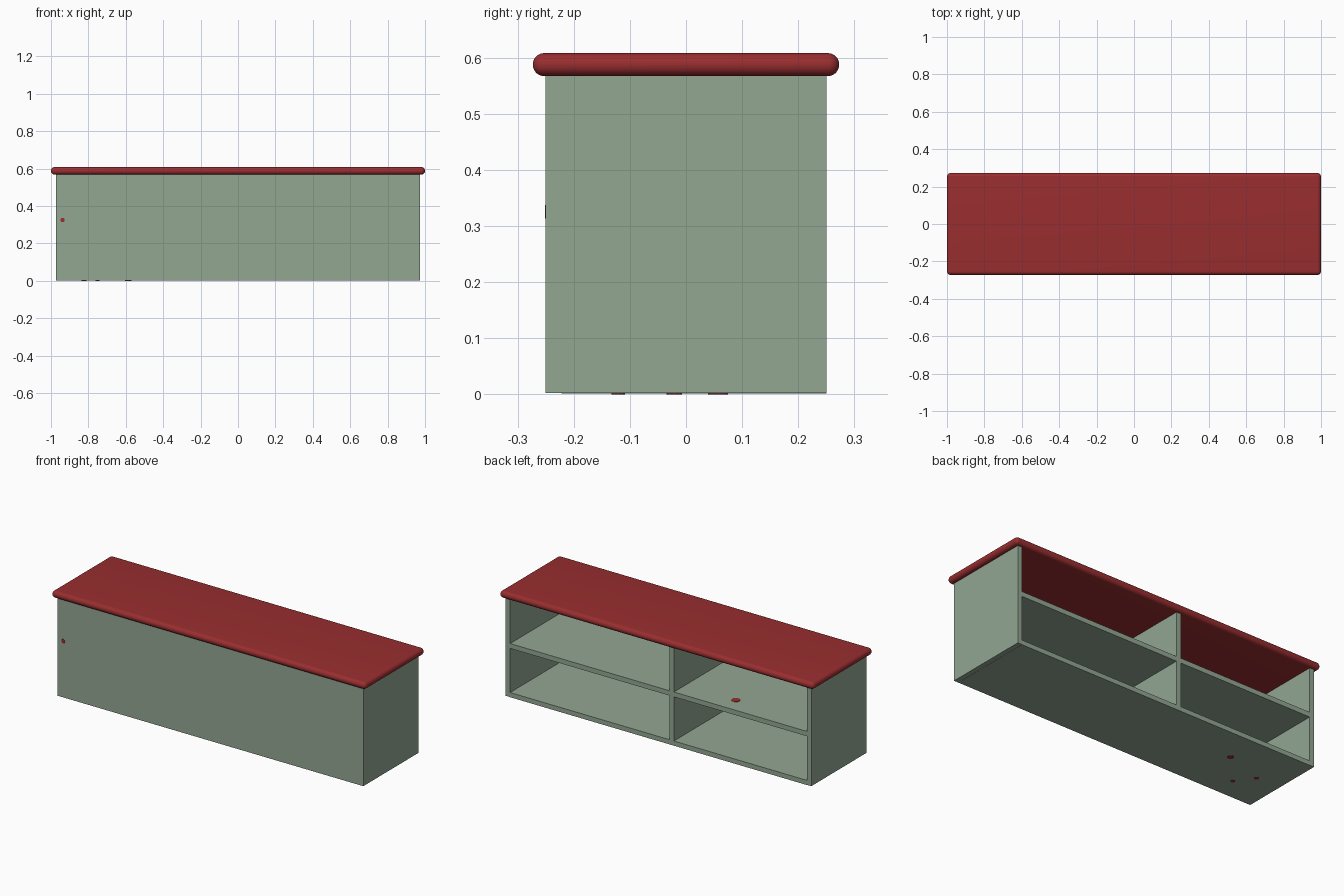
import bpy, bmesh, math
from mathutils import Vector

if "Cube" in bpy.data.objects:
    bpy.data.objects.remove(bpy.data.objects["Cube"])


def material(name, rgb):
    m = bpy.data.materials.new(name)
    m.diffuse_color = (*rgb, 1)
    m.use_nodes = True
    m.node_tree.nodes["Principled BSDF"].inputs["Base Color"].default_value = m.diffuse_color
    return m


GREEN = material("sage green", (0.29, 0.385, 0.29))
RED = material("dark red", (0.32, 0.027, 0.029))


def add(name, bm, mat):
    mesh = bpy.data.meshes.new(name)
    bm.to_mesh(mesh)
    bm.free()
    mesh.materials.append(mat)
    ob = bpy.data.objects.new(name, mesh)
    bpy.context.collection.objects.link(ob)
    return ob


def box(name, lo, hi, mat, bevel=0):
    lo, hi = Vector(lo), Vector(hi)
    bm = bmesh.new()
    bmesh.ops.create_cube(bm, size=1)
    for v in bm.verts:
        v.co = (lo + hi) / 2 + v.co * (hi - lo)
    if bevel:
        bmesh.ops.bevel(bm, geom=bm.edges[:], offset=bevel, segments=8,
                        profile=0.5, affect='EDGES')
    return add(name, bm, mat)


def spot(name, centre, radius, axis):
    # thin disc lying on a panel
    bm = bmesh.new()
    bmesh.ops.create_cone(bm, cap_ends=True, segments=10, radius1=radius,
                          radius2=radius, depth=0.002)
    q = Vector((0, 0, 1)).rotation_difference(Vector(axis))
    for v in bm.verts:
        v.co = q @ v.co + Vector(centre)
    return add(name, bm, RED)


T = 0.028           # board thickness
X, Y, H = 0.973, 0.25, 0.567
XI = X - T

# carcass: two sides, front panel, bottom board; open at the back (+y)
for side, s in (("left", -1), ("right", 1)):
    a, b = sorted((s * X, s * XI))
    box(side + "_side", (a, -Y, 0.002), (b, Y, H), GREEN)
box("front_panel", (-XI, -Y, 0.002), (XI, -Y + T, H), GREEN)
box("bottom_board", (-XI, -Y + T, 0.001), (XI, Y, T), GREEN)

# shelf and the two dividers
S0, S1 = 0.282, 0.310
box("shelf", (-XI, -Y + T, S0), (XI, Y, S1), GREEN)
D0, D1 = -0.098, -0.07
box("lower_divider", (D0, -Y + T, T), (D1, Y, S0), GREEN)
box("upper_divider", (D0, -Y + T, S1), (D1, Y, H), GREEN)

# round-edged top
top = box("top_board", (-1, -0.273, H), (1, 0.273, 0.608), RED, 0.0203)
bpy.context.view_layer.objects.active = top
top.select_set(True)
bpy.ops.object.shade_smooth_by_angle(angle=math.radians(40))

# small red specks on the panels
spot("front_speck", (-0.938, -Y, 0.325), 0.012, (0, 1, 0))
spot("shelf_speck", (-0.42, 0.146, S1 + 0.001), 0.024, (0, 0, 1))
for i, (x, y, r) in enumerate(((-0.586, 0.057, 0.018),
                               (-0.823, -0.021, 0.014),
                               (-0.751, -0.121, 0.012))):
    spot(f"bottom_speck_{i + 1}", (x, y, 0.001), r, (0, 0, 1))
